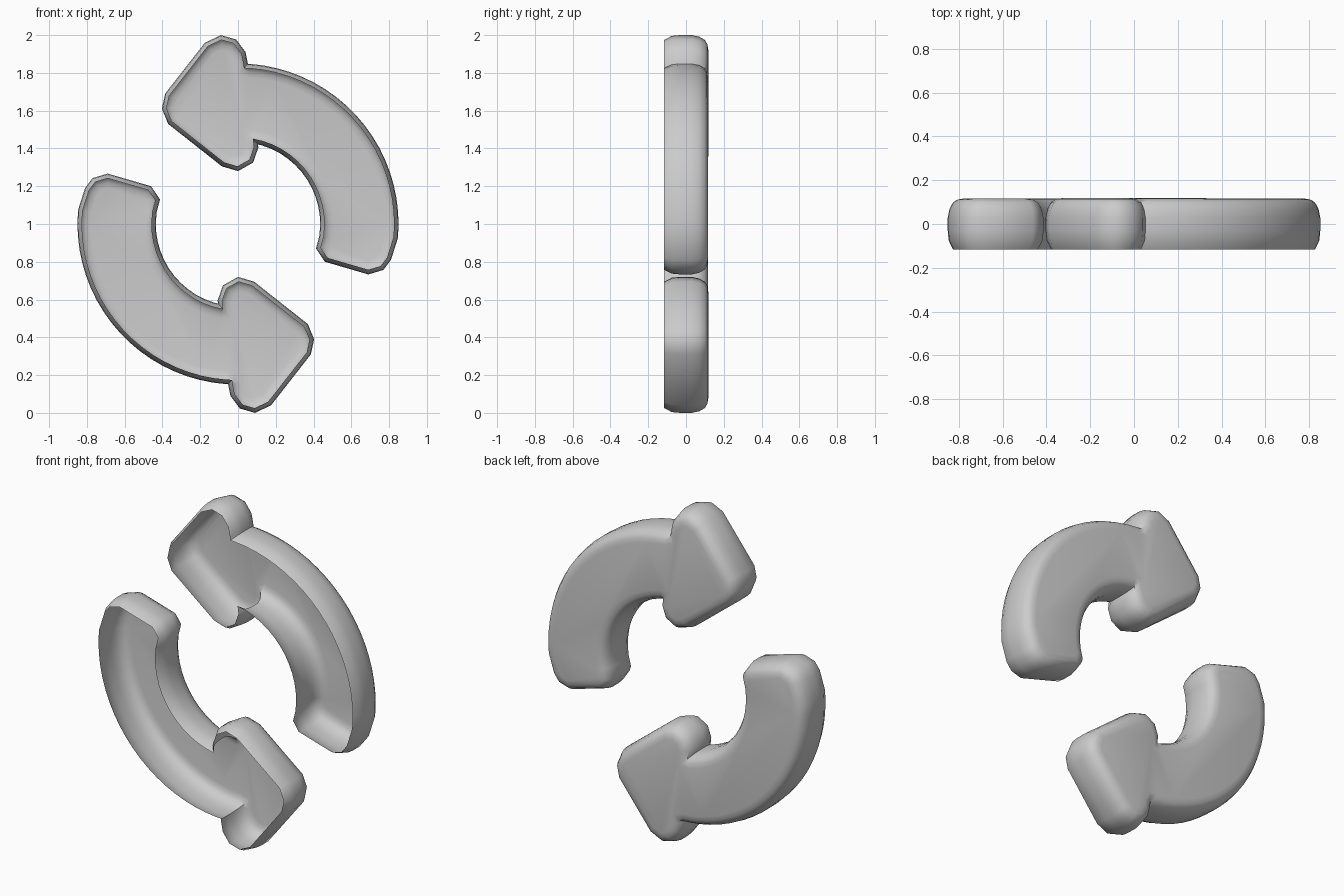
import bpy, bmesh
from math import sin, cos, pi, radians
from mathutils import Vector

if "Cube" in bpy.data.objects:
    bpy.data.objects.remove(bpy.data.objects["Cube"])

FRONT = -0.116
# (inset, y) rings of the pillow-like wall, from the open front to the back
WALL = [(0.024, -0.116), (0.004, -0.075), (0, -0.03), (0, 0.03),
        (0.008, 0.07), (0.024, 0.1), (0.045, 0.113), (0.072, 0.118)]


def inset(points, d):
    """Move each corner of a counter-clockwise outline inwards by d."""
    out = []
    for i, p in enumerate(points):
        a = (p - points[i - 1]).normalized()
        b = (points[(i + 1) % len(points)] - p).normalized()
        na, nb = Vector((-a.y, a.x)), Vector((-b.y, b.x))
        out.append(p + (na + nb) * d / (1 + na.dot(nb)))
    return out


def pillow(name, outline, extra, depth):
    """Closed solid: outline lofted through WALL, extended forward for trimming."""
    pts = [Vector(p) for p in outline]
    area = sum(pts[i - 1].cross(p) for i, p in enumerate(pts))
    if area < 0:
        pts.reverse()
    bm = bmesh.new()
    rings = []
    for d, y in [(0.024, FRONT - extra)] + WALL:
        y = y * depth if y > 0 else y
        rings.append([bm.verts.new((p.x, y, p.y)) for p in inset(pts, d)])
    n = len(pts)
    for r, s in zip(rings, rings[1:]):
        for i in range(n):
            j = (i + 1) % n
            bm.faces.new((r[i], r[j], s[j], s[i]))
    bm.faces.new(rings[0])
    bm.faces.new(rings[-1])
    bmesh.ops.recalc_face_normals(bm, faces=bm.faces)
    me = bpy.data.meshes.new(name)
    bm.to_mesh(me)
    bm.free()
    ob = bpy.data.objects.new(name, me)
    bpy.context.collection.objects.link(ob)
    return ob


def arc(r, a0, a1, n):
    return [(r * cos(radians(a0 + (a1 - a0) * i / n)),
             1 + r * sin(radians(a0 + (a1 - a0) * i / n))) for i in range(n + 1)]


# curved shaft with a rounded tail
shaft_outline = (arc(0.85, -5, 100, 22) + arc(0.435, 100, -8, 16)
                 + [(0.413, 0.87), (0.46, 0.80), (0.69, 0.733), (0.77, 0.757), (0.81, 0.81)])
# rounded triangular head
head_outline = [(-0.403, 1.61), (-0.386, 1.69), (-0.175, 1.96), (-0.09, 2.0),
                (-0.01, 1.977), (0.04, 1.91), (0.052, 1.85), (0.108, 1.405),
                (0.08, 1.325), (0, 1.28), (-0.085, 1.305), (-0.37, 1.53)]

arrow = pillow("upper_arrow", shaft_outline, 0.05, 0.985)
head = pillow("arrow_head", head_outline, 0.07, 1.0)

# weld head and shaft
mod = arrow.modifiers.new("join", 'BOOLEAN')
mod.operation = 'UNION'
mod.solver = 'EXACT'
mod.object = head
bpy.context.view_layer.objects.active = arrow
bpy.ops.object.modifier_apply(modifier=mod.name)
bpy.data.objects.remove(head)

# trim the front to leave an open shell
bm = bmesh.new()
bm.from_mesh(arrow.data)
bmesh.ops.bisect_plane(bm, geom=bm.verts[:] + bm.edges[:] + bm.faces[:],
                       plane_co=(0, FRONT + 0.0005, 0), plane_no=(0, 1, 0), clear_inner=True)
bm.to_mesh(arrow.data)
bm.free()

bpy.ops.object.select_all(action='DESELECT')
arrow.select_set(True)
bpy.ops.object.shade_smooth_by_angle(angle=radians(60))

# second arrow: half turn about the centre
lower = bpy.data.objects.new("lower_arrow", arrow.data.copy())
bpy.context.collection.objects.link(lower)
lower.rotation_euler = (0, pi, 0)
lower.location = (0, 0, 2)
